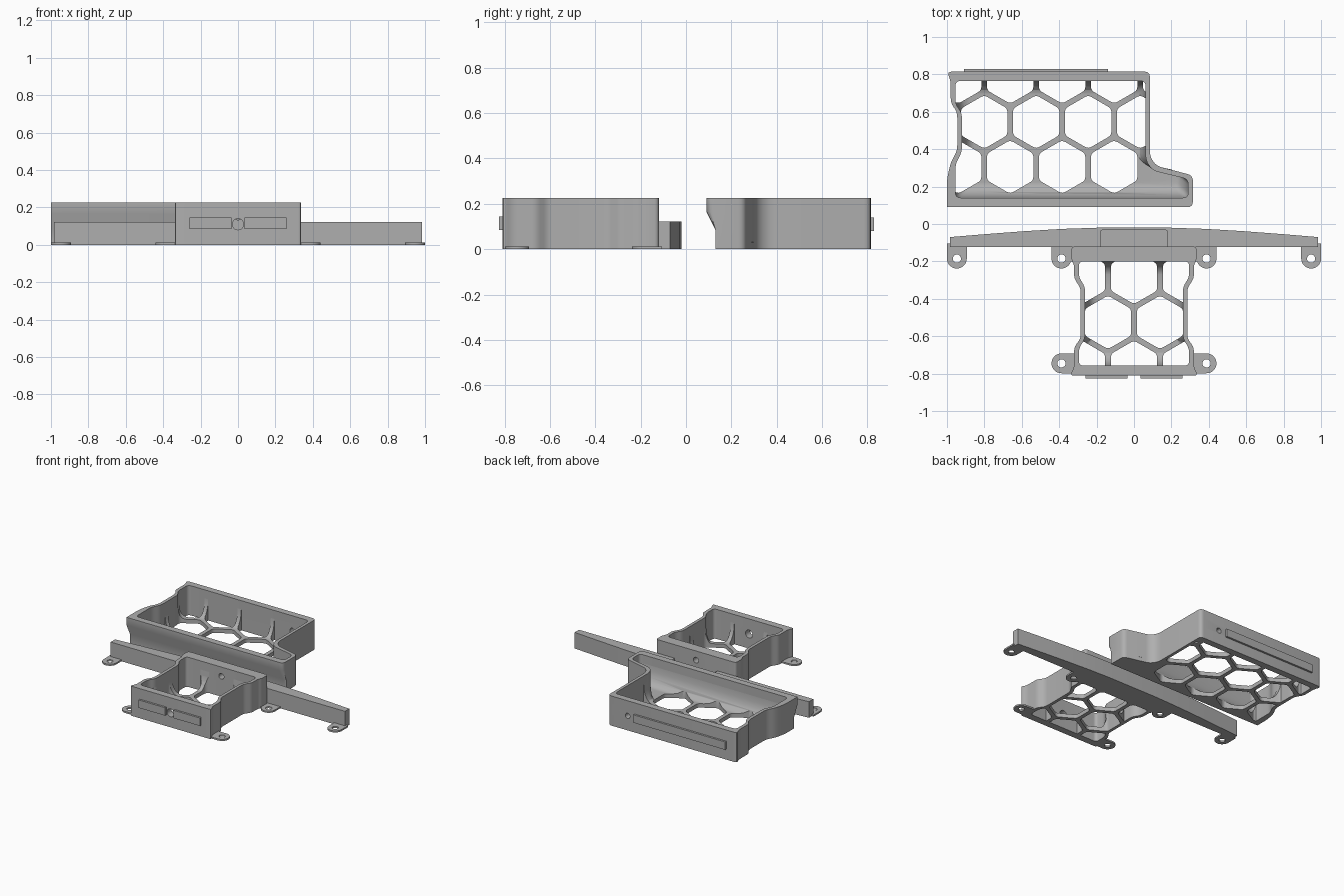
import bpy, bmesh, math
from mathutils import Vector

cube = bpy.data.objects.get("Cube")
if cube:
    bpy.data.objects.remove(cube, do_unlink=True)

grey = bpy.data.materials.new("plain_grey")
grey.use_nodes = True
GREY = (0.43, 0.43, 0.43, 1)
grey.diffuse_color = GREY
grey.node_tree.nodes["Principled BSDF"].inputs["Base Color"].default_value = GREY

HEIGHT, PITCH = 0.225, 0.278
HEX_R = PITCH / math.sqrt(3)
RIB = 0.03


def make(name, bm):
    bmesh.ops.recalc_face_normals(bm, faces=bm.faces)
    me = bpy.data.meshes.new(name)
    bm.to_mesh(me)
    bm.free()
    ob = bpy.data.objects.new(name, me)
    me.materials.append(grey)
    bpy.context.collection.objects.link(ob)
    return ob


def loft(name, rings):
    """Closed solid through rings of equal point count."""
    bm = bmesh.new()
    loops = [[bm.verts.new(p) for p in ring] for ring in rings]
    n = len(loops[0])
    for a, b in zip(loops, loops[1:]):
        for i in range(n):
            j = (i + 1) % n
            bm.faces.new((a[i], a[j], b[j], b[i]))
    bm.faces.new(loops[0])
    bm.faces.new(loops[-1])
    return make(name, bm)


def ring(pts, z):
    return [(x, y, z) for x, y in pts]


def prism(name, pts, z0, z1):
    return loft(name, [ring(pts, z0), ring(pts, z1)])


def box(name, x0, x1, y0, y1, z0, z1):
    return prism(name, [(x0, y0), (x1, y0), (x1, y1), (x0, y1)], z0, z1)


def polygon(cx, cy, r, n, turn=0.0):
    return [(cx + r * math.cos(turn + math.tau * i / n),
             cy + r * math.sin(turn + math.tau * i / n)) for i in range(n)]


def rounded(pts, r):
    """Round every corner of an outline."""
    out = []
    for i, p in enumerate(pts):
        p, a, b = Vector(p), Vector(pts[i - 1]), Vector(pts[(i + 1) % len(pts)])
        s = p + (a - p).normalized() * min(r, (a - p).length * 0.45)
        e = p + (b - p).normalized() * min(r, (b - p).length * 0.45)
        for k in range(5):
            t = k / 4
            q = s * (1 - t) ** 2 + p * 2 * t * (1 - t) + e * t * t
            out.append((q.x, q.y))
    return out


def inset(pts, d):
    """Shrink an outline by d at its bounding sides."""
    axes = []
    for k in (0, 1):
        lo, hi = min(p[k] for p in pts), max(p[k] for p in pts)
        axes.append(((lo + hi) / 2, 1 - 2 * d / (hi - lo)))
    return [tuple(c + (p[k] - c) * f for k, (c, f) in enumerate(axes)) for p in pts]


def cut(ob, cutter):
    m = ob.modifiers.new("cut", 'BOOLEAN')
    m.operation, m.solver, m.object = 'DIFFERENCE', 'EXACT', cutter
    bpy.context.view_layer.objects.active = ob
    bpy.ops.object.modifier_apply(modifier=m.name)
    bpy.data.objects.remove(cutter, do_unlink=True)


def bore(ob, x, z, r, y0, y1):
    """Round hole running front to back."""
    c = polygon(x, z, r, 20)
    cut(ob, loft("cutter", [[(u, y, v) for u, v in c] for y in (y0, y1)]))


def honeycomb(name, outline, centres):
    """Dished floor with a fillet up to the walls, pierced by hexagons."""
    rings = [ring(outline, 0)]
    for k in range(6):
        t = k / 5 * math.pi / 2
        rings.append(ring(inset(outline, 0.07 * (1 - math.cos(t))),
                          0.03 + 0.13 * (1 - math.sin(t))))
    floor = loft(name, rings)
    for x, y in centres:
        hexagon = rounded(polygon(x, y, HEX_R - RIB / math.sqrt(3), 6, math.pi / 6), 0.02)
        cut(floor, prism("cutter", hexagon, -0.1, 0.3))
    return floor


def mirrored(half):
    return half + [(-x, y) for x, y in reversed(half)]


# Large rear tray: walls with an overhanging front lip
rear_outer = rounded([(-1, 0.09), (0.315, 0.09), (0.315, 0.26), (0.12, 0.31), (0.085, 0.36),
                      (0.085, 0.815), (-1, 0.815), (-0.98, 0.765), (-0.98, 0.645),
                      (-0.945, 0.6), (-0.945, 0.39), (-0.98, 0.33), (-1, 0.24)], 0.03)
rear_outer = [(-1 if x < -0.9 and y < 0.13 else x, y) for x, y in rear_outer]
rear_inner = rounded([(-0.955, 0.14), (0.29, 0.14), (0.29, 0.24), (0.1, 0.285), (0.062, 0.34),
                      (0.062, 0.765), (-0.955, 0.765), (-0.955, 0.64), (-0.92, 0.595),
                      (-0.92, 0.385), (-0.955, 0.32)], 0.03)


def lip(z, front):
    return [(x, max(y, front), z) for x, y in rear_outer]


rear_walls = loft("rear_tray_walls", [lip(0, 0.13), lip(0.085, 0.13),
                                      lip(0.165, 0.085), lip(HEIGHT, 0.085)])
cut(rear_walls, prism("cutter", rear_inner, -0.1, 0.4))
bore(rear_walls, -0.08, 0.11, 0.02, 0.7, 0.9)

# Rear tray honeycomb floor
ROW = 1.5 * HEX_R
cells = []
for row, (start, count) in enumerate([(-0.94, 4), (-0.801, 4), (-0.94, 5)]):
    cells += [(start + PITCH * i, 0.305 + ROW * row) for i in range(count)]
rear_floor = honeycomb("rear_tray_floor", rear_inner, cells)

# Raised rail on the rear face
rail = box("rear_rail", -0.91, -0.14, 0.80, 0.83, 0.08, 0.14)

# Small front tray walls
front_outer = rounded(mirrored([(0.335, -0.12), (0.335, -0.19), (0.32, -0.22), (0.32, -0.29),
                                (0.285, -0.345), (0.285, -0.61), (0.32, -0.66),
                                (0.32, -0.765), (0.342, -0.81)]), 0.02)
front_inner = rounded(mirrored([(0.295, -0.2), (0.295, -0.285), (0.262, -0.335),
                                (0.262, -0.615), (0.295, -0.665), (0.295, -0.757)]), 0.025)
front_walls = prism("front_tray_walls", front_outer, 0, HEIGHT)
cut(front_walls, prism("cutter", front_inner, -0.1, 0.4))
bore(front_walls, 0, 0.11, 0.03, -0.9, -0.7)
bore(front_walls, 0, 0.155, 0.022, -0.25, -0.05)

# Front tray honeycomb floor
cells = [(PITCH * i, y) for y in (-0.285, -0.285 - 2 * ROW) for i in (-1, 0, 1)]
cells += [(s * PITCH / 2, -0.285 - ROW) for s in (-1, 1)]
front_floor = honeycomb("front_tray_floor", front_inner, cells)

# Pair of raised plates on the front face
plates = [box("front_plate_" + n, x, x + 0.222, -0.825, -0.80, 0.085, 0.145)
          for n, x in (("right", -0.258), ("left", 0.036))]

# Tapered crossbar with a shallow notch in the middle
bar = prism("crossbar", mirrored([(0.985, -0.122), (0.985, -0.07), (0.78, -0.053),
                                  (0.58, -0.038), (0.38, -0.026), (0.2, -0.02)]), 0, 0.122)
notch = rounded([(-0.18, -0.03), (-0.18, -0.3), (0.18, -0.3), (0.18, -0.03)], 0.02)
cut(bar, prism("cutter", notch, 0.085, 0.3))


# Mounting ears
def ear(name, x, y, r, angle, reach):
    arc = [math.pi / 2 + math.pi * i / 16 for i in range(17)]
    pts = [(reach, -r)] + [(reach, r)] + [(r * math.cos(a), r * math.sin(a)) for a in arc]
    c, s = math.cos(angle), math.sin(angle)
    pts = [(x + u * c - v * s, y + u * s + v * c) for u, v in pts]
    ob = prism(name, pts, 0, 0.012)
    cut(ob, prism("cutter", polygon(x, y, 0.022, 20), -0.1, 0.1))
    return ob


ears = []
for side, s in (("left", 1), ("right", -1)):
    inward = math.pi if s > 0 else 0
    ears += [ear("outer_ear_" + side, s * 0.947, -0.185, 0.053, math.pi / 2, 0.08),
             ear("middle_ear_" + side, s * 0.388, -0.185, 0.053, math.pi / 2, 0.08),
             ear("front_ear_" + side, s * 0.388, -0.745, 0.053, inward, 0.075),
             box("ear_web_" + side, min(s * 0.31, s * 0.36), max(s * 0.31, s * 0.36),
                 -0.2, -0.11, 0, 0.012)]

# Smooth curved walls, keep the real edges crisp
bpy.ops.object.select_all(action='DESELECT')
smooth = [rear_walls, rear_floor, front_walls, front_floor, bar] + ears
for ob in smooth:
    ob.select_set(True)
bpy.context.view_layer.objects.active = rear_walls
bpy.ops.object.shade_smooth_by_angle(angle=math.radians(30))
bpy.ops.object.select_all(action='DESELECT')
